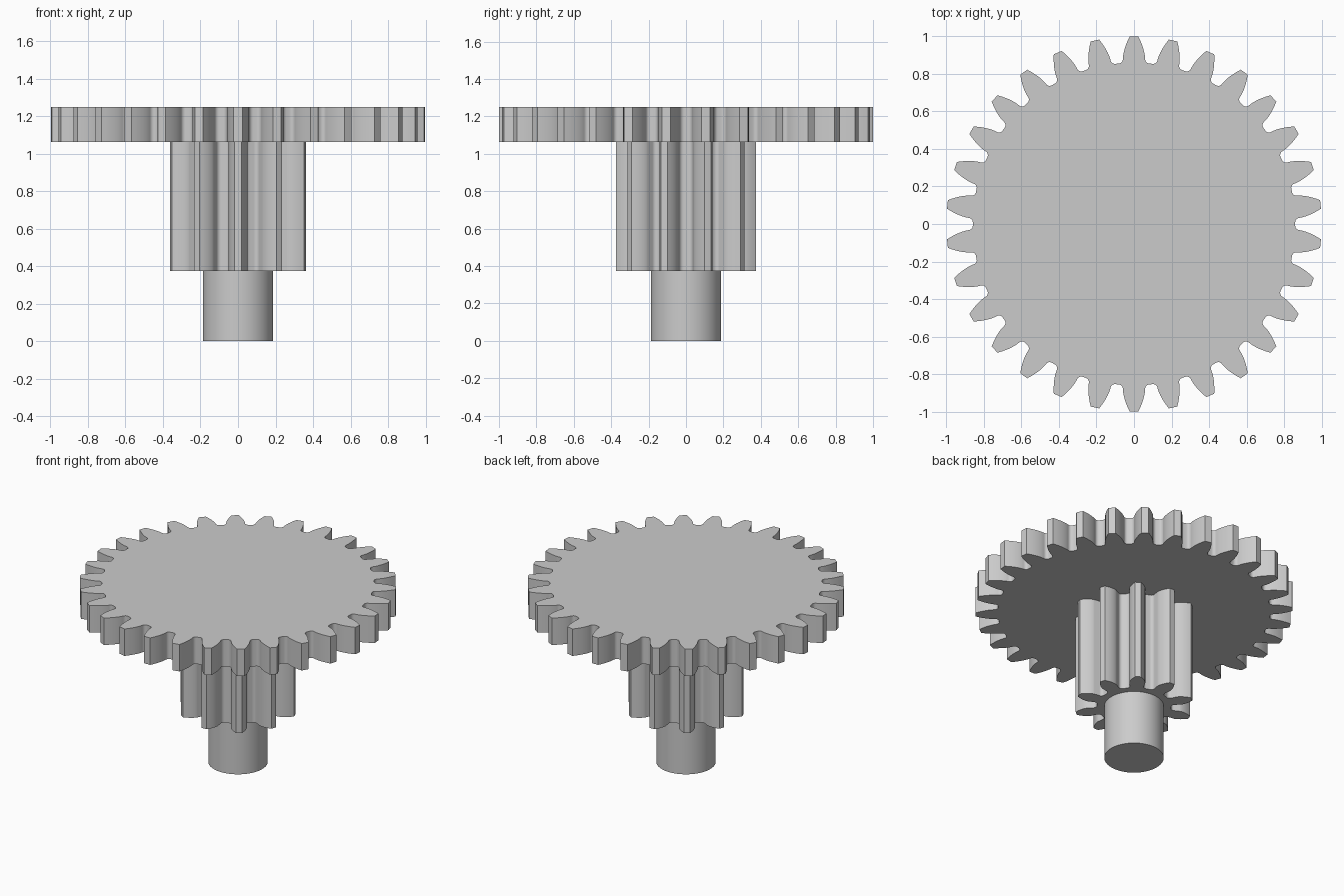
import bpy, bmesh
from math import pi, sin, cos, tan, acos, asin, sqrt, radians

if "Cube" in bpy.data.objects:
    bpy.data.objects.remove(bpy.data.objects["Cube"], do_unlink=True)

MODULE = 1 / 16
PRESSURE = radians(20)

grey = bpy.data.materials.new("light_grey")
grey.use_nodes = True
grey.diffuse_color = (0.6, 0.6, 0.6, 1)
grey.node_tree.nodes["Principled BSDF"].inputs["Base Color"].default_value = (0.6, 0.6, 0.6, 1)


def inv(a):
    return tan(a) - a


def half_tooth(teeth):
    """(radius, angle from tooth centre) pairs, from the valley out to the tip."""
    pitch = MODULE * teeth / 2
    base, tip, root = pitch * cos(PRESSURE), pitch + MODULE, pitch - 1.25 * MODULE
    base_angle = pi / (2 * teeth) + inv(PRESSURE)
    fillet = 0.38 * MODULE
    centre = root + fillet
    centre_angle = base_angle + asin(fillet / centre)
    tangent = sqrt(centre ** 2 - fillet ** 2)
    pts = [(root, pi / teeth)]
    # rounded root
    start = asin(fillet / centre)
    for i in range(7):
        a = (pi / 2 - start) * i / 6
        u, v = centre - fillet * cos(a), -fillet * sin(a)
        pts.append((sqrt(u * u + v * v), centre_angle + asin(v / sqrt(u * u + v * v))))
    # involute flank
    first = max(base, tangent + 0.001)
    for i in range(9):
        r = first + (tip - first) * (i / 8) ** 1.5
        pts.append((r, base_angle - inv(acos(min(1, base / r)))))
    pts.append((tip, 0))
    return pts


def gear_outline(teeth):
    half = half_tooth(teeth)
    tooth = [(r, -a) for r, a in half] + [(r, a) for r, a in reversed(half[1:-1])]
    return [(r * cos(pi / 2 + k * 2 * pi / teeth + a), r * sin(pi / 2 + k * 2 * pi / teeth + a))
            for k in range(teeth) for r, a in tooth]


def prism(name, outline, bottom, top):
    bm = bmesh.new()
    face = bm.faces.new([bm.verts.new((x, y, bottom)) for x, y in outline])
    result = bmesh.ops.extrude_face_region(bm, geom=[face], use_keep_orig=True)
    raised = [g for g in result["geom"] if isinstance(g, bmesh.types.BMVert)]
    bmesh.ops.translate(bm, verts=raised, vec=(0, 0, top - bottom))
    bmesh.ops.recalc_face_normals(bm, faces=bm.faces)
    mesh = bpy.data.meshes.new(name)
    bm.to_mesh(mesh)
    bm.free()
    mesh.materials.append(grey)
    obj = bpy.data.objects.new(name, mesh)
    bpy.context.collection.objects.link(obj)
    bpy.ops.object.select_all(action="DESELECT")
    obj.select_set(True)
    bpy.context.view_layer.objects.active = obj
    bpy.ops.object.shade_smooth_by_angle(angle=radians(30))


# Round shaft, long pinion and wide gear wheel, stacked upwards
SIDES = 72
circle = [(3 * MODULE * cos(2 * pi * i / SIDES), 3 * MODULE * sin(2 * pi * i / SIDES))
          for i in range(SIDES)]
prism("shaft", circle, 0, 6 * MODULE)
prism("pinion", gear_outline(10), 6 * MODULE, 17 * MODULE)
prism("gear_wheel", gear_outline(30), 17 * MODULE, 20 * MODULE)
